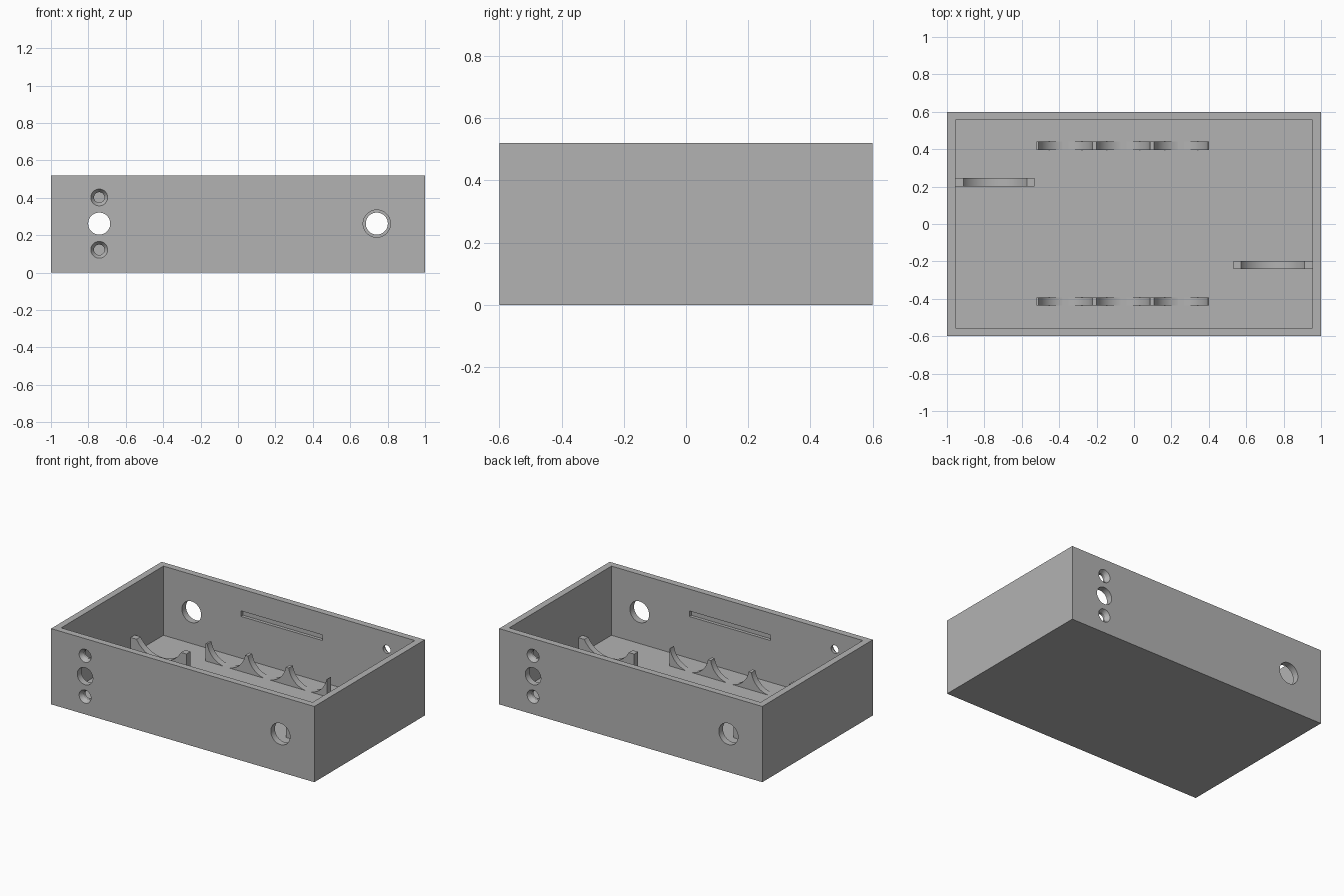
import bpy, bmesh, math
from mathutils import Matrix

cube = bpy.data.objects.get("Cube")
if cube:
    bpy.data.objects.remove(cube, do_unlink=True)

W, D, H = 2.0, 1.2, 0.52      # outer size
T = 0.045                     # wall and floor thickness
PORT_X, MID_Z = 0.742, 0.262  # position of the end-wall openings

GREY = (0.45, 0.45, 0.45, 1)
mat = bpy.data.materials.new("plain_grey")
mat.use_nodes = True
mat.diffuse_color = GREY
mat.node_tree.nodes["Principled BSDF"].inputs["Base Color"].default_value = GREY


def make(name, bm):
    bmesh.ops.recalc_face_normals(bm, faces=bm.faces)
    mesh = bpy.data.meshes.new(name)
    bm.to_mesh(mesh)
    bm.free()
    mesh.materials.append(mat)
    obj = bpy.data.objects.new(name, mesh)
    bpy.context.collection.objects.link(obj)
    return obj


def box(name, x0, x1, y0, y1, z0, z1):
    bm = bmesh.new()
    size = Matrix.Diagonal((x1 - x0, y1 - y0, z1 - z0, 1))
    place = Matrix.Translation(((x0 + x1) / 2, (y0 + y1) / 2, (z0 + z1) / 2))
    bmesh.ops.create_cube(bm, size=1, matrix=place @ size)
    return make(name, bm)


def lathe_y(name, x, z, profile, sign):
    """Round cutter along y; profile holds (radius, y) pairs, mirrored by sign."""
    n = 48
    bm = bmesh.new()
    rings = []
    for r, y in profile:
        angles = [2 * math.pi * i / n for i in range(n)]
        rings.append([bm.verts.new((sign * (x + r * math.cos(a)), sign * y,
                                    z + r * math.sin(a))) for a in angles])
    for a, b in zip(rings, rings[1:]):
        for i in range(n):
            j = (i + 1) % n
            bm.faces.new((a[i], a[j], b[j], b[i]))
    bm.faces.new(rings[0])
    bm.faces.new(rings[-1])
    return make(name, bm)


def smooth(obj):
    bpy.ops.object.select_all(action="DESELECT")
    obj.select_set(True)
    bpy.context.view_layer.objects.active = obj
    bpy.ops.object.shade_smooth_by_angle(angle=math.radians(30))


def cut(obj, cutter):
    mod = obj.modifiers.new("cut", "BOOLEAN")
    mod.operation, mod.solver, mod.object = "DIFFERENCE", "EXACT", cutter
    bpy.context.view_layer.objects.active = obj
    bpy.ops.object.modifier_apply(modifier=mod.name)
    bpy.data.objects.remove(cutter, do_unlink=True)


# Open tray
tray = box("tray", -W / 2, W / 2, -D / 2, D / 2, 0, H)
cut(tray, box("cavity", T - W / 2, W / 2 - T, T - D / 2, D / 2 - T, T, H + 0.1))

# Openings: the back wall repeats the front wall turned half round
face, inside = -D / 2, T - D / 2
for sign in (1, -1):
    through = [face - 0.02, inside + 0.02]
    cut(tray, lathe_y("port", -PORT_X, MID_Z, [(0.059, y) for y in through], sign))
    cut(tray, lathe_y("wide_port", PORT_X, MID_Z, [(0.073, y) for y in through], sign))
    for dz in (-0.14, 0.14):
        screw = [(0.045, face - 0.02), (0.045, face), (0.028, face + 0.025),
                 (0.028, inside + 0.02)]
        cut(tray, lathe_y("screw_hole", -PORT_X, MID_Z + dz, screw, sign))
    # Shallow slot in the inner face of each long wall
    y0, y1 = sorted((sign * (inside - 0.022), sign * (inside + 0.02)))
    x0, x1 = sorted((sign * 0.363, sign * -0.253)) if sign > 0 else (-0.365, 0.253)
    cut(tray, box("slot", x0, x1, y0, y1, 0.332, 0.37))
smooth(tray)


def cradle(name, x0, x1, y0, y1, centres, radius, cz, top=0.165):
    """Upright plate with round scoops along its top edge."""
    n = 32
    half = math.acos((cz - top) / radius)
    outline = [(x1, 0.02), (x0, 0.02), (x0, top)]
    for cx in centres:
        for i in range(n + 1):
            a = -half + 2 * half * i / n
            outline.append((cx + radius * math.sin(a), cz - radius * math.cos(a)))
    outline.append((x1, top))
    bm = bmesh.new()
    plate = bm.faces.new([bm.verts.new((x, y0, z)) for x, z in outline])
    ext = bmesh.ops.extrude_face_region(bm, geom=[plate])
    moved = [v for v in ext["geom"] if isinstance(v, bmesh.types.BMVert)]
    bmesh.ops.translate(bm, verts=moved, vec=(0, y1 - y0, 0))
    smooth(make(name, bm))


# Triple cradles along front and back
cells = [-0.366 + 0.309 * i for i in range(3)]
cradle("front_triple_cradle", -0.522, 0.4, -0.435, -0.392, cells, 0.146, 0.19)
cradle("back_triple_cradle", -0.522, 0.4, 0.395, 0.44, cells, 0.146, 0.19)

# Single cradles against the end walls
cradle("right_single_cradle", -0.97, -0.532, 0.2, 0.245, [-PORT_X], 0.195, MID_Z)
cradle("left_single_cradle", 0.532, 0.97, -0.24, -0.197, [PORT_X], 0.195, MID_Z)
